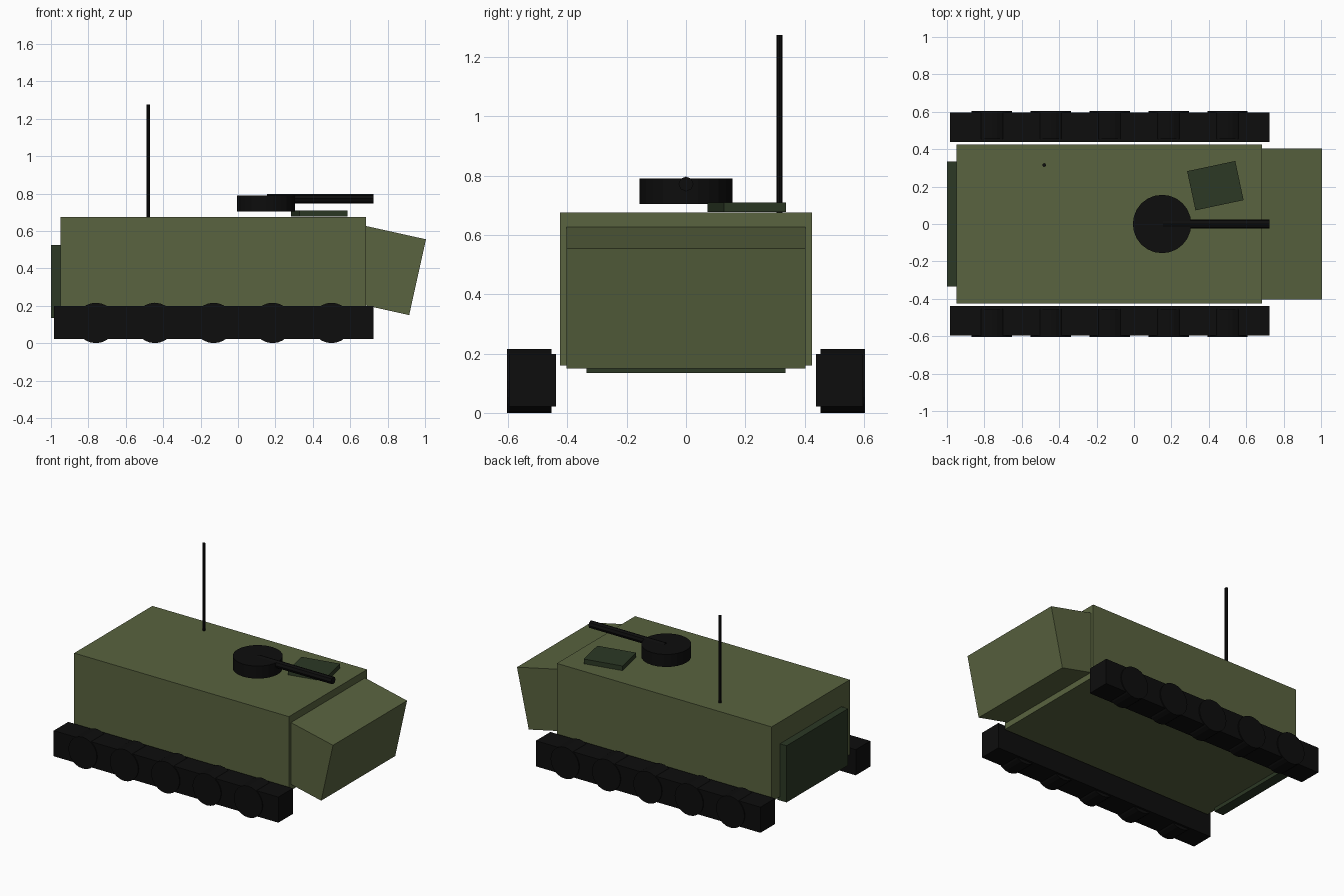
import bpy
from math import radians

default = bpy.data.objects.get("Cube")
if default:
    bpy.data.objects.remove(default, do_unlink=True)


def material(name, rgb):
    mat = bpy.data.materials.new(name)
    mat.use_nodes = True
    color = (*rgb, 1)
    mat.diffuse_color = color
    mat.node_tree.nodes["Principled BSDF"].inputs["Base Color"].default_value = color
    return mat


olive = material("olive_green", (0.1, 0.125, 0.05))
dark_green = material("dark_green", (0.025, 0.04, 0.018))
black = material("black", (0.004, 0.004, 0.004))


def finish(name, mat):
    obj = bpy.context.object
    obj.name = obj.data.name = name
    obj.data.materials.append(mat)
    return obj


def box(name, center, size, mat, rotation=(0, 0, 0)):
    bpy.ops.mesh.primitive_cube_add(size=1, location=center)
    obj = finish(name, mat)
    obj.scale = size
    bpy.ops.object.transform_apply(location=False, rotation=False, scale=True)
    obj.rotation_euler = rotation
    return obj


def cylinder(name, center, radius, length, mat, sides=24, rotation=(0, 0, 0)):
    bpy.ops.mesh.primitive_cylinder_add(vertices=sides, radius=radius, depth=length,
                                        location=center, rotation=rotation)
    return finish(name, mat)


# Hull, rear door and tilted nose block
box("hull", (-0.132, 0, 0.418), (1.635, 0.85, 0.515), olive)
box("rear_door", (-0.965, 0, 0.33), (0.07, 0.67, 0.39), dark_green)
box("nose", (0.76, 0, 0.397), (0.41, 0.805, 0.415), olive, (0, radians(12.5), 0))

# Roof hatch, turned slightly
box("roof_hatch", (0.435, 0.205, 0.694), (0.263, 0.214, 0.032), dark_green,
    (0, 0, radians(12)))

# Gun turret, barrel and antenna
cylinder("turret", (0.15, 0, 0.747), 0.156, 0.086, black)
cylinder("gun_barrel", (0.44, 0, 0.772), 0.025, 0.57, black, 8, (0, radians(90), 0))
cylinder("antenna", (-0.48, 0.315, 0.975), 0.01, 0.6, black, 8)

# Tracks with five road wheels on each side
for side, label in ((1, "left"), (-1, "right")):
    box(f"{label}_track", (-0.13, side * 0.518, 0.11), (1.71, 0.158, 0.176), black)
    for i in range(5):
        cylinder(f"{label}_wheel_{i + 1}", (-0.76 + i * 0.315, side * 0.529, 0.108),
                 0.108, 0.15, black, rotation=(radians(90), 0, 0))
